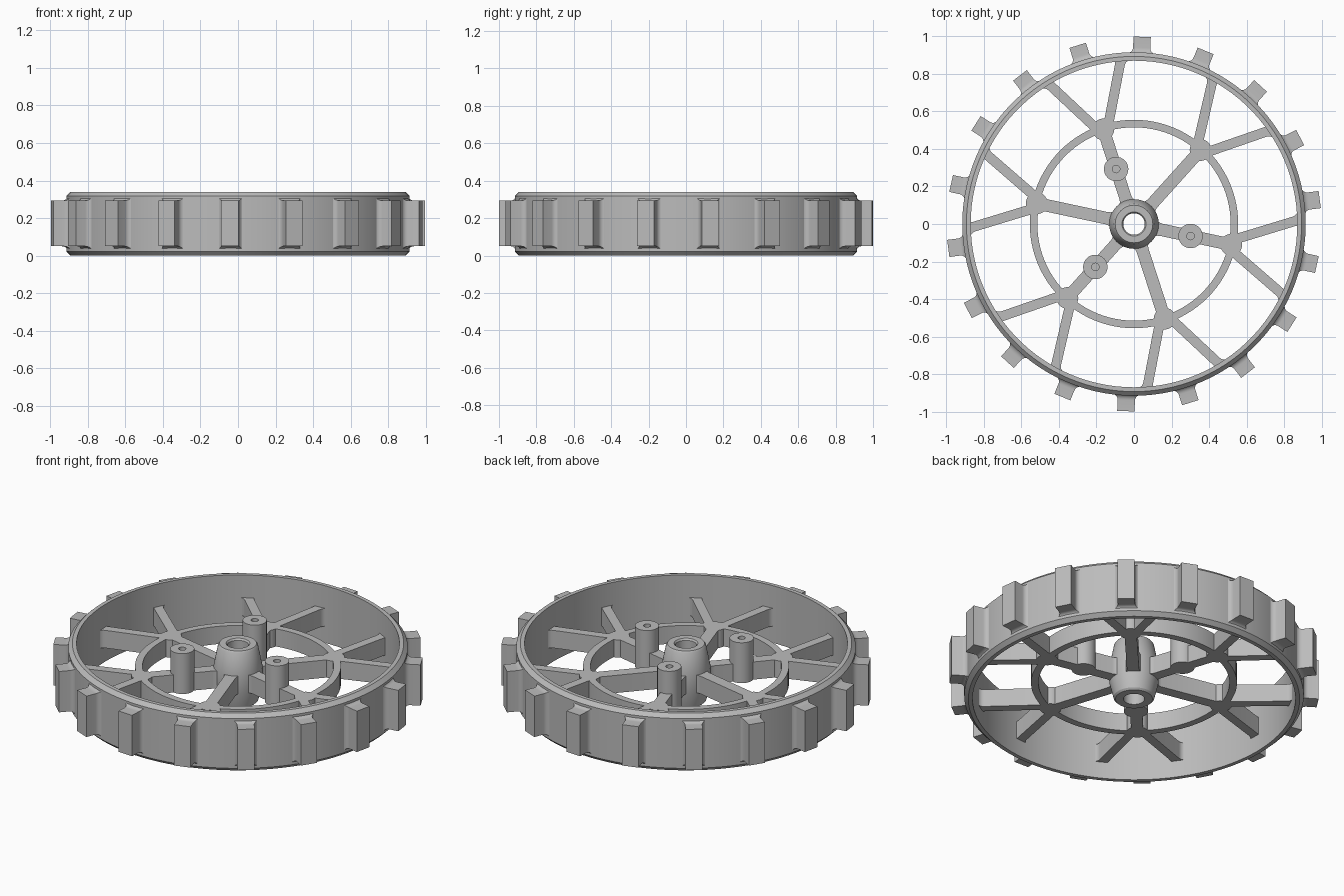
import bpy, bmesh
from math import sin, cos, pi, radians
from mathutils import Matrix, Vector

cube = bpy.data.objects.get("Cube")
if cube:
    bpy.data.objects.remove(cube, do_unlink=True)

grey = bpy.data.materials.new("plain grey")
grey.use_nodes = True
colour = (0.5, 0.5, 0.5, 1)
grey.diffuse_color = colour
grey.node_tree.nodes["Principled BSDF"].inputs["Base Color"].default_value = colour

SPOKE_LOW, SPOKE_TOP, HEIGHT = 0.10, 0.205, 0.34
RIM_IN, RIM_OUT = 0.87, 0.915


def finish(name, bm, matrix=None):
    """Turn a bmesh into a shaded grey object."""
    bmesh.ops.recalc_face_normals(bm, faces=bm.faces)
    if matrix:
        bm.transform(matrix)
    mesh = bpy.data.meshes.new(name)
    bm.to_mesh(mesh)
    bm.free()
    mesh.materials.append(grey)
    obj = bpy.data.objects.new(name, mesh)
    bpy.context.collection.objects.link(obj)
    bpy.ops.object.select_all(action="DESELECT")
    obj.select_set(True)
    bpy.context.view_layer.objects.active = obj
    bpy.ops.object.shade_smooth_by_angle(angle=radians(30))
    return obj


def loft(bm, loops, close=False):
    """Bridge equal loops of points; cap the ends unless closed."""
    rows = [[bm.verts.new(p) for p in loop] for loop in loops]
    n = len(rows[0])
    pairs = list(zip(rows, rows[1:])) + ([(rows[-1], rows[0])] if close else [])
    for a, b in pairs:
        for i in range(n):
            j = (i + 1) % n
            bm.faces.new((a[i], a[j], b[j], b[i]))
    if not close:
        bm.faces.new(rows[0])
        bm.faces.new(rows[-1])


def lathe(name, profile, steps, at=(0, 0), close=True):
    """Spin a profile of (radius, z) around a vertical axis."""
    bm = bmesh.new()
    loops = [[(at[0] + r * cos(2 * pi * i / steps), at[1] + r * sin(2 * pi * i / steps), z)
              for i in range(steps)] for r, z in profile]
    loft(bm, loops, close)
    return finish(name, bm)


def polar(r, degrees):
    return Vector((r * cos(radians(degrees)), r * sin(radians(degrees))))


def spoke(name, start, end, half, flare_start, flare_end):
    """Flat bar whose ends flare out with rounded fillets."""
    length = (end - start).length
    arc = [i * pi / 12 for i in range(7)]
    side = [(flare_start * (1 - sin(a)), half + flare_start * (1 - cos(a))) for a in reversed(arc)]
    side += [(length - flare_end * (1 - sin(a)), half + flare_end * (1 - cos(a))) for a in arc]
    outline = side + [(x, -y) for x, y in reversed(side)]
    bm = bmesh.new()
    loft(bm, [[(x, y, z) for x, y in outline] for z in (SPOKE_LOW, SPOKE_TOP)])
    d = end - start
    turn = Vector((1, 0)).angle_signed(d)
    return finish(name, bm, Matrix.Translation((*start, 0)) @ Matrix.Rotation(-turn, 4, "Z"))


# Rim with chamfered outer edges
lathe("rim", [(RIM_IN, 0), (0.893, 0), (RIM_OUT, 0.022), (RIM_OUT, HEIGHT - 0.022),
              (0.893, HEIGHT), (RIM_IN, HEIGHT)], 108)

# Tread lugs with a rounded foot where they meet the rim
for k in range(18):
    bm = bmesh.new()
    fillet = 0.032
    sections = [(0.89, fillet)]
    sections += [(0.908 + fillet * (1 - cos(a)), fillet * (1 - sin(a)))
                 for a in (i * pi / 12 for i in range(7))]
    sections.append((0.998, 0))
    loops = []
    for r, grow in sections:
        w, low, top = 0.046 + grow, 0.05 - grow * 0.8, 0.293 + grow * 0.8
        loops.append([(r, -w, low), (r, w, low), (r, w, top), (r, -w, top)])
    loft(bm, loops)
    finish("tread_lug", bm, Matrix.Rotation(radians(87.5 + 20 * k), 4, "Z"))

# Inner ring that ties the spokes together
lathe("inner_ring", [(0.515, SPOKE_LOW), (0.555, SPOKE_LOW),
                     (0.555, SPOKE_TOP), (0.515, SPOKE_TOP)], 96)

# Hub with tapered ends and a through hole
lathe("hub", [(0.057, 0), (0.1, 0), (0.11, 0.01), (0.132, SPOKE_LOW), (0.132, SPOKE_TOP),
              (0.108, HEIGHT - 0.01), (0.1, HEIGHT), (0.064, HEIGHT), (0.057, HEIGHT - 0.01)], 48)

# Six hub spokes, each forking into two outer spokes
for k in range(6):
    angle = 48 + 60 * k
    spoke("hub_spoke", polar(0.1, angle), polar(0.53, angle), 0.033, 0.05, 0.045)
    node = polar(0.53, angle)
    lathe("spoke_joint", [(0.058, SPOKE_LOW), (0.058, SPOKE_TOP)], 24, node, close=False)
    for sign in (-1, 1):
        spoke("outer_spoke", polar(0.485, angle), polar(0.888, angle + sign * 13.6), 0.026, 0, 0.036)

# Three bored posts on alternate spokes
for k in range(3):
    lathe("post", [(0.001, SPOKE_LOW), (0.065, SPOKE_LOW), (0.065, HEIGHT), (0.02, HEIGHT),
                   (0.02, 0.22), (0.001, 0.22)], 32, polar(0.308, 108 + 120 * k), close=False)
